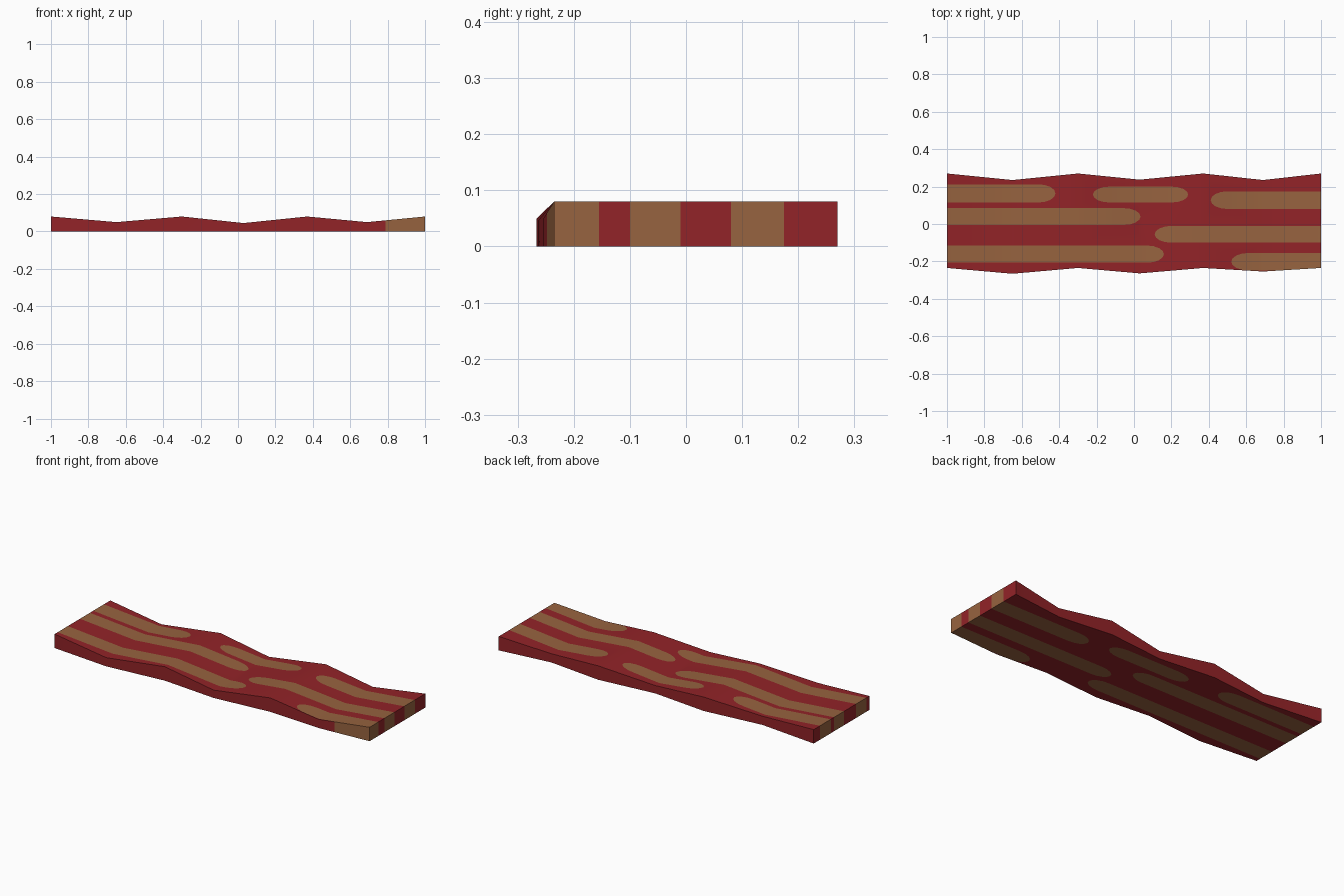
import bpy, bmesh, math
from mathutils import Vector
from mathutils.geometry import delaunay_2d_cdt

if "Cube" in bpy.data.objects:
    bpy.data.objects.remove(bpy.data.objects["Cube"])

# wavy profile along the strip: x, back edge y, front edge y, height
STATIONS = [(-1, .27, -.235, .08), (-.65, .235, -.266, .05), (-.3, .27, -.235, .08),
            (.03, .237, -.264, .045), (.37, .27, -.235, .08), (.69, .235, -.254, .05),
            (1, .27, -.235, .08)]
# fat streaks: x start, x end, y low, y high
STREAKS = [(-1, -.42, .115, .212), (-.22, .29, .115, .2), (.41, 1, .08, .175),
           (-1, .035, -.005, .085), (.11, 1, -.1, -.01),
           (-1, .16, -.207, -.115), (.52, 1, -.248, -.155)]


def wave(x, k):
    for a, b in zip(STATIONS, STATIONS[1:]):
        if x <= b[0] + 1e-6:
            t = (x - a[0]) / (b[0] - a[0])
            return a[k] + (b[k] - a[k]) * t
    return STATIONS[-1][k]


def streak_outline(x0, x1, y0, y1, n=8):
    """Long streak with rounded ends, square where it meets the strip's end."""
    yc, ry, rx = (y0 + y1) / 2, (y1 - y0) / 2, .09
    pts = []
    for end, s in ((x1, 1), (x0, -1)):
        if abs(end) == 1:
            pts += [(end, yc - s * ry), (end, yc + s * ry)]
        else:
            for i in range(n + 1):
                a = math.pi * (i / n - .5)
                pts.append((end - s * rx + s * rx * math.cos(a), yc + s * ry * math.sin(a)))
    return pts


def inside(p, poly):
    hit = False
    for (ax, ay), (bx, by) in zip(poly, poly[1:] + poly[:1]):
        if (ay > p[1]) != (by > p[1]) and p[0] < ax + (p[1] - ay) * (bx - ax) / (by - ay):
            hit = not hit
    return hit


def material(name, col):
    m = bpy.data.materials.new(name)
    m.diffuse_color = (*col, 1)
    m.use_nodes = True
    m.node_tree.nodes["Principled BSDF"].inputs["Base Color"].default_value = m.diffuse_color
    return m


# flat layout: strip outline, fold lines and streak outlines
pts, edges = [], []


def add_loop(poly):
    s = len(pts)
    pts.extend(Vector(p) for p in poly)
    edges.extend((s + i, s + (i + 1) % len(poly)) for i in range(len(poly)))


outline = [(s[0], s[2]) for s in STATIONS] + [(s[0], s[1]) for s in reversed(STATIONS)]
add_loop(outline)
count = len(STATIONS)
edges += [(i, 2 * count - 1 - i) for i in range(1, count - 1)]
streaks = [streak_outline(*s) for s in STREAKS]
for s in streaks:
    add_loop(s)
verts, _, tris, *_ = delaunay_2d_cdt(pts, edges, [], 0, 1e-5)

# top and bottom skins
bm = bmesh.new()
top = [bm.verts.new((v.x, v.y, wave(v.x, 3))) for v in verts]
bottom = [bm.verts.new((v.x, v.y, 0)) for v in verts]
rim = {}
for t in tris:
    c = sum((verts[i] for i in t), Vector((0, 0))) / len(t)
    if not inside(c, outline):
        continue
    mat = int(any(inside(c, s) for s in streaks))
    bm.faces.new([top[i] for i in t]).material_index = mat
    bm.faces.new([bottom[i] for i in reversed(t)]).material_index = mat
    for a, b in zip(t, list(t[1:]) + [t[0]]):
        if (b, a) in rim:
            del rim[(b, a)]
        else:
            rim[(a, b)] = mat

# side walls continue the colour of the top
for (a, b), mat in rim.items():
    bm.faces.new([top[b], top[a], bottom[a], bottom[b]]).material_index = mat
bmesh.ops.delete(bm, geom=[v for v in bm.verts if not v.link_faces], context='VERTS')
bmesh.ops.recalc_face_normals(bm, faces=bm.faces)

mesh = bpy.data.meshes.new("bacon_strip")
bm.to_mesh(mesh)
bm.free()
mesh.materials.append(material("meat red", (.29, .017, .021)))
mesh.materials.append(material("fat brown", (.31, .125, .05)))
strip = bpy.data.objects.new("bacon_strip", mesh)
bpy.context.collection.objects.link(strip)
bpy.context.view_layer.objects.active = strip
strip.select_set(True)
bpy.ops.object.shade_smooth_by_angle(angle=math.radians(30))
